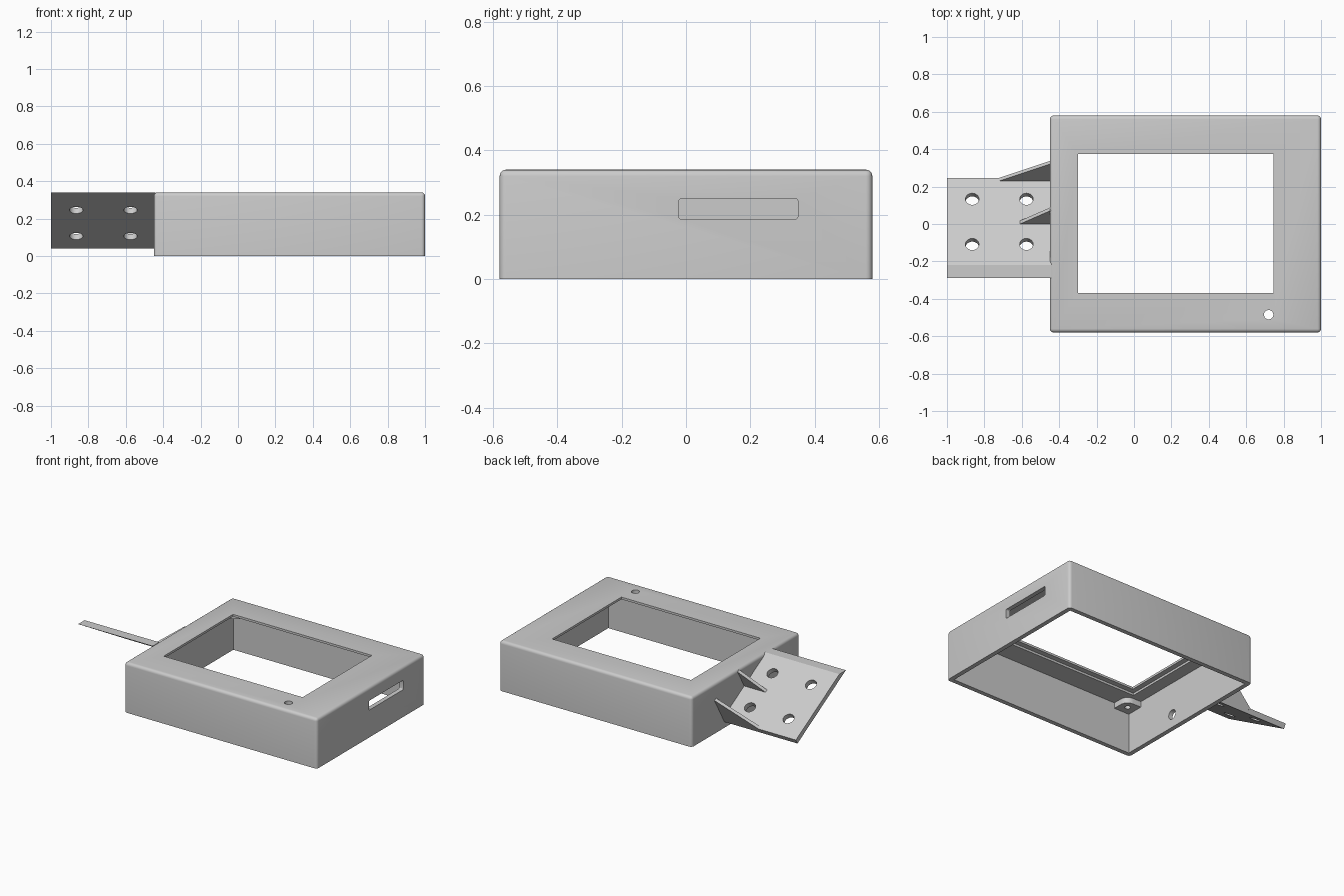
import bpy, bmesh, math
from mathutils import Vector, Matrix

if "Cube" in bpy.data.objects:
    bpy.data.objects.remove(bpy.data.objects["Cube"])

grey = bpy.data.materials.new("light grey plastic")
grey.use_nodes = True
colour = (0.6, 0.6, 0.6, 1)
grey.diffuse_color = colour
grey.node_tree.nodes["Principled BSDF"].inputs["Base Color"].default_value = colour


def finish(name, bm):
    bmesh.ops.recalc_face_normals(bm, faces=bm.faces)
    mesh = bpy.data.meshes.new(name)
    bm.to_mesh(mesh)
    bm.free()
    mesh.materials.append(grey)
    obj = bpy.data.objects.new(name, mesh)
    bpy.context.collection.objects.link(obj)
    return obj


def box(name, low, high, radius=0, edge_rule=None):
    """Box between two corners, with the chosen edges rounded."""
    low, high = Vector(low), Vector(high)
    bm = bmesh.new()
    size = high - low
    bmesh.ops.create_cube(bm, size=1, matrix=Matrix.Translation((low + high) / 2) @ Matrix.Diagonal((*size, 1)))
    if radius:
        edges = [e for e in bm.edges if edge_rule(e)]
        bmesh.ops.bevel(bm, geom=edges, offset=radius, segments=4, profile=0.5, affect='EDGES')
    return finish(name, bm)


def prism(name, points, push):
    """Flat outline extruded along a vector."""
    bm = bmesh.new()
    face = bm.faces.new([bm.verts.new(p) for p in points])
    grown = bmesh.ops.extrude_face_region(bm, geom=[face])["geom"]
    bmesh.ops.translate(bm, vec=push, verts=[v for v in grown if isinstance(v, bmesh.types.BMVert)])
    return finish(name, bm)


def rod(name, centre, axis, radius, length):
    bm = bmesh.new()
    turn = Vector((0, 0, 1)).rotation_difference(Vector(axis)).to_matrix().to_4x4()
    bmesh.ops.create_cone(bm, cap_ends=True, segments=32, radius1=radius, radius2=radius,
                          depth=length, matrix=Matrix.Translation(centre) @ turn)
    return finish(name, bm)


def cut(obj, cutters):
    """Subtract each cutter, then discard it."""
    bpy.context.view_layer.objects.active = obj
    for cutter in cutters:
        cutter.hide_render = True
        mod = obj.modifiers.new("cut", 'BOOLEAN')
        mod.operation, mod.solver, mod.object = 'DIFFERENCE', 'EXACT', cutter
        bpy.ops.object.modifier_apply(modifier=mod.name)
        bpy.data.objects.remove(cutter)


def smooth(obj):
    bpy.ops.object.select_all(action='DESELECT')
    obj.select_set(True)
    bpy.context.view_layer.objects.active = obj
    bpy.ops.object.shade_smooth_by_angle(angle=math.radians(30))


# Housing: rounded shell, open underneath
left, right, side, top = -0.45, 1.0, 0.58, 0.34
wall, ceiling = 0.03, 0.31
housing = box("housing", (left, -side, 0), (right, side, top), 0.02,
              lambda e: max(v.co.z for v in e.verts) > 0.3)
cut(housing, [
    box("cavity", (left + wall, -side + wall, -0.1), (right - wall, side - wall, ceiling)),
    box("window", (-0.30, -0.37, 0.2), (0.745, 0.375, 0.5)),
    box("window_recess", (-0.335, -0.405, 0.2), (0.78, 0.41, 0.325)),
    box("side_slot", (0.9, -0.022, 0.186), (1.1, 0.348, 0.25), 0.008,
        lambda e: abs(e.verts[0].co.x - e.verts[1].co.x) > 0.1),
    rod("top_hole", (0.72, -0.485, top), (0, 0, 1), 0.025, 0.2),
    rod("cable_hole", (left, -0.14, 0.09), (1, 0, 0), 0.032, 0.2),
])
smooth(housing)

# Screw pads in the inner corners of the ceiling
for x, sx, xname in ((left + wall, 1, "right"), (right - wall, -1, "left")):
    for sy, yname in ((1, "front"), (-1, "back")):
        y = -sy * (side - wall)
        outline = [(-0.01, -0.01), (0.115, -0.01), (0.115, 0.06)]
        outline += [(0.06 + 0.055 * math.cos(a), 0.06 + 0.055 * math.sin(a))
                    for a in (math.pi * i / 16 for i in range(1, 8))]
        outline += [(0.06, 0.115), (-0.01, 0.115)]
        pad = prism(f"{yname}_{xname}_screw_pad",
                    [(x + sx * px, y + sy * py, 0.272) for px, py in outline], (0, 0, 0.045))
        cut(pad, [rod("screw_hole", (x + sx * 0.06, y + sy * 0.06, 0.27), (0, 0, 1), 0.018, 0.06)])
        smooth(pad)

# Sloping mounting plate with four bolt holes
slope = math.radians(30)
normal = Vector((0, math.sin(slope), math.cos(slope)))
downhill = Vector((0, math.cos(slope), -math.sin(slope)))
profile = [(-0.29, top), (0.23, 0.04), (0.247, 0.07), (-0.22, top)]
plate = prism("mounting_plate", [(-1, y, z) for y, z in profile], (0.56, 0, 0))
cut(plate, [rod("bolt_hole", (x, y, z), normal, 0.036, 0.2)
            for x in (-0.865, -0.575) for y, z in ((0.125, 0.121), (-0.117, 0.26))])
smooth(plate)

# Triangular gussets standing on the plate against the housing
for name, y, length, height in (("back_gusset", 0.23, 0.27, 0.18), ("middle_gusset", 0.0, 0.16, 0.14)):
    foot = Vector((left, y, top - (y + 0.22) * math.tan(slope)))
    tip = foot - Vector((length, 0, 0))
    inside = Vector((0.01, 0, 0))
    sunk = normal * 0.01
    prism(name, [tip - sunk, foot + inside - sunk, foot + inside + normal * height,
                 foot + normal * height, tip], downhill * 0.02)
